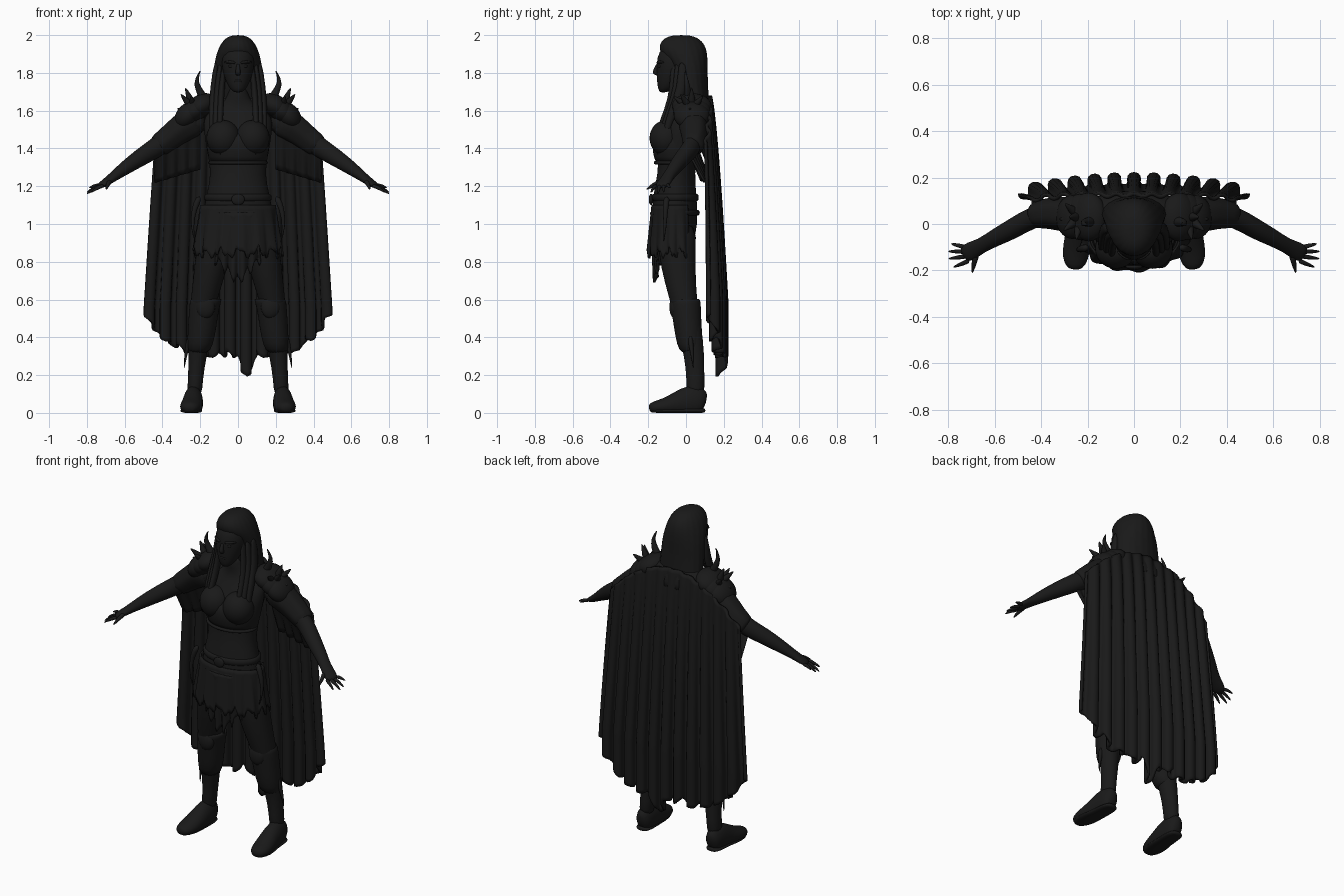
import bpy, bmesh, math, random
from mathutils import Vector, Matrix
random.seed(4)
black = bpy.data.materials.new("black")
black.diffuse_color = (0.01, 0.01, 0.01, 1)


def finish(name, bm, mirror=False, subsurf=0, thick=0):
    bmesh.ops.recalc_face_normals(bm, faces=bm.faces)
    me = bpy.data.meshes.new(name)
    bm.to_mesh(me)
    bm.free()
    for p in me.polygons:
        p.use_smooth = True
    ob = bpy.data.objects.new(name, me)
    bpy.context.collection.objects.link(ob)
    me.materials.append(black)
    if thick:
        m = ob.modifiers.new("thickness", 'SOLIDIFY')
        m.thickness, m.offset = thick, 0
    if subsurf:
        m = ob.modifiers.new("smooth", 'SUBSURF')
        m.levels = m.render_levels = subsurf
    if mirror:
        m = ob.modifiers.new("mirror", 'MIRROR')
        m.use_mirror_merge = False
    return ob


def loft(name, rings, mirror=False, flat=False, n=16, subsurf=1, wave=0, k=0):
    """Skin elliptical rings (x, y, z, half width, half height) along a path."""
    bm = bmesh.new()
    c = [Vector(r[:3]) for r in rings]
    total = (c[-1] - c[0]).normalized()
    up = Vector((0, 1, 0)) if flat or abs(total.z) > 0.8 else Vector((0, 0, 1))
    loops = []
    for i, r in enumerate(rings):
        t = c[min(i + 1, len(c) - 1)] - c[max(i - 1, 0)]
        if flat:
            t = Vector((0, 0, -1))
        side = t.cross(up).normalized()
        vert = side.cross(t).normalized()
        loop = []
        for j in range(n):
            a = 2 * math.pi * j / n
            f = 1 + wave * math.cos(k * a)
            p = c[i] + f * (side * r[3] * math.cos(a) + vert * r[4] * math.sin(a))
            p.z = max(p.z, 0)
            loop.append(bm.verts.new(p))
        loops.append(loop)
    for a, b in zip(loops, loops[1:]):
        for j in range(n):
            bm.faces.new((a[j], a[(j + 1) % n], b[(j + 1) % n], b[j]))
    bm.faces.new(loops[0])
    bm.faces.new(loops[-1])
    return finish(name, bm, mirror, subsurf)


def blob(name, pos, size, mirror=False, rot=0):
    bm = bmesh.new()
    mat = Matrix.Translation(pos) @ Matrix.Rotation(rot, 4, 'Y') @ Matrix.Diagonal((*size, 1))
    bmesh.ops.create_uvsphere(bm, u_segments=24, v_segments=16, radius=1, matrix=mat)
    return finish(name, bm, mirror)


def sheet(name, f, nu, nv, thick=0.012, mirror=False):
    bm = bmesh.new()
    g = [[bm.verts.new(f(i / nu, j / nv)) for i in range(nu + 1)] for j in range(nv + 1)]
    for j in range(nv):
        for i in range(nu):
            bm.faces.new((g[j][i], g[j][i + 1], g[j + 1][i + 1], g[j + 1][i]))
    return finish(name, bm, mirror, 0, thick)


def spike(name, pts, r, mirror=True):
    k = len(pts) - 1
    loft(name, [(*p, r * (1 - 0.93 * i / k), r * (1 - 0.93 * i / k)) for i, p in enumerate(pts)], mirror, n=8)


# Head and face
loft("head", [(0, -.122, 1.695, .018, .015), (0, -.105, 1.715, .045, .045), (0, -.078, 1.765, .07, .078),
              (0, -.066, 1.82, .086, .09), (0, -.06, 1.88, .09, .098), (0, -.05, 1.95, .07, .075)], flat=True)
loft("nose", [(0, -.15, 1.85, .009, .008), (0, -.16, 1.82, .012, .013), (0, -.163, 1.797, .018, .018),
              (0, -.15, 1.785, .01, .008)], flat=True, n=8)
loft("brow", [(.012, -.152, 1.852, .008, .008), (.04, -.146, 1.86, .009, .009), (.075, -.115, 1.855, .006, .006)], True, n=8)
blob("mouth", (0, -.143, 1.757), (.025, .012, .009))
blob("eye", (.035, -.138, 1.835), (.015, .01, .009), True)

# Long hair: cap, back mass, front locks
loft("hair", [(0, -.025, 2.0, .03, .045), (0, -.025, 1.985, .065, .09), (0, -.022, 1.95, .094, .122),
              (0, -.012, 1.9, .114, .125), (0, .02, 1.83, .128, .095), (0, .028, 1.75, .134, .086),
              (0, .055, 1.6, .142, .07), (0, .1, 1.45, .12, .04), (0, .13, 1.3, .05, .02)],
     flat=True, n=40, wave=.018, k=20)
for i in range(3):
    x = .088 + .022 * i
    loft(f"front_lock_{i}", [(x - .02, -.06 + .02 * i, 1.87, .012, .025), (x, -.055 + .02 * i, 1.72, .018, .03),
                             (x + .005, -.09 + .01 * i, 1.6, .018, .025), (x + .01, -.15 + .02 * i, 1.48, .015, .018),
                             (x + .005, -.15 + .02 * i, 1.36 + .03 * i, .004, .005)], True, n=10)

# Torso with breastplate, corset, belts
loft("torso", [(0, -.035, 1.74, .048, .05), (0, -.015, 1.66, .055, .055), (0, 0, 1.615, .12, .07),
               (0, -.005, 1.57, .19, .09), (0, -.03, 1.48, .18, .115), (0, -.04, 1.38, .165, .11),
               (0, -.052, 1.27, .14, .095), (0, -.06, 1.15, .17, .118), (0, -.06, 1.0, .2, .125),
               (0, -.05, .88, .15, .09)], flat=True, n=24)
blob("breast", (.078, -.105, 1.455), (.09, .088, .095), True)
loft("breastplate", [(0, -.05, 1.5, .165, .11), (0, -.06, 1.42, .172, .125), (0, -.055, 1.35, .155, .115),
                     (0, -.052, 1.315, .152, .108)], flat=True, n=24)
for z, rx, ry, h in ((1.325, .16, .115, .012), (1.14, .18, .126, .025), (1.06, .205, .132, .018)):
    loft("belt", [(0, -.057, z + h, rx - .01, ry - .01), (0, -.057, z + h * .6, rx, ry),
                  (0, -.057, z - h * .6, rx, ry), (0, -.057, z - h, rx - .01, ry - .01)], flat=True, n=24)
blob("buckle", (0, -.185, 1.13), (.035, .012, .03))
spike("belt_pouch_tie", [(.2, -.1, 1.15), (.235, -.11, 1.08), (.245, -.11, .98), (.225, -.12, .9)], .022)


# Ragged hip skirt and loincloth
def skirt(u, v):
    a = math.radians(-215 + 250 * u)
    w = 1 + .18 * v + .05 * v * math.cos(u * 60)
    ragged = .05 * abs(math.sin(u * 31)) + .035 * abs(math.sin(u * 77))
    return (.195 * w * math.cos(a), -.06 + .118 * w * math.sin(a), 1.1 - v * (.2 + ragged))


sheet("hip_skirt", skirt, 90, 10, .01)


def loincloth(u, v):
    s = 2 * u - 1
    drop = .40 - .12 * abs(s) - .06 * abs(math.sin(u * 16))
    return (s * (.1 + .02 * v), -.185 + .025 * v + .012 * math.cos(s * 14) * v + .02 * s * s, 1.06 - v * drop)


sheet("loincloth", loincloth, 40, 14, .01)

# Legs, boots and knee guards
loft("leg", [(.10, -.045, 1.02, .10, .11), (.13, -.05, .85, .095, .10), (.16, -.03, .7, .08, .085),
             (.185, -.01, .58, .068, .07), (.2, .02, .45, .06, .065), (.215, .045, .3, .05, .054),
             (.225, .05, .18, .038, .047), (.232, .05, .08, .044, .052)], True)
loft("boot_foot", [(.235, .105, .05, .025, .045), (.235, .08, .06, .047, .08), (.237, .02, .065, .053, .088),
                   (.24, -.05, .045, .057, .066), (.25, -.12, .033, .062, .042), (.255, -.175, .028, .048, .032),
                   (.257, -.197, .025, .022, .02)], True)
loft("boot_sole", [(.236, .105, .012, .03, .014), (.237, .07, .012, .052, .016), (.24, -.03, .012, .05, .016),
                   (.252, -.12, .012, .064, .016), (.257, -.195, .012, .028, .014)], True)
loft("boot_cuff", [(.165, -.01, .6, .07, .065), (.168, -.005, .61, .088, .085), (.18, .0, .55, .08, .08),
                   (.19, .01, .45, .077, .075), (.2, .02, .36, .07, .07), (.21, .03, .31, .052, .055)], True, flat=True)
blob("knee_guard", (.172, -.06, .56), (.05, .028, .06), True)
spike("boot_tatter", [(.25, .02, .42), (.275, .03, .33), (.285, .04, .23)], .02)

# Arms, sleeves and hands
loft("arm", [(.17, .03, 1.57, .07, .075), (.28, .04, 1.515, .065, .065), (.36, .045, 1.455, .053, .058),
             (.44, .03, 1.40, .046, .054), (.52, -.02, 1.35, .045, .047), (.6, -.06, 1.295, .038, .037),
             (.66, -.095, 1.25, .031, .026), (.70, -.115, 1.22, .042, .02), (.74, -.135, 1.195, .036, .014)], True)
loft("sleeve", [(.2, .03, 1.56, .08, .09), (.29, .042, 1.515, .077, .08), (.37, .048, 1.45, .066, .068),
                (.425, .038, 1.41, .058, .063), (.43, .036, 1.406, .045, .045)], True, wave=.03, k=6, n=24)
for i, tip in enumerate([(.79, -.085, 1.19), (.803, -.118, 1.165), (.803, -.15, 1.157), (.78, -.187, 1.165)]):
    b = (.725 - .006 * i, -.1 - .019 * i, 1.205)
    m = tuple((p + q) / 2 + d for p, q, d in zip(b, tip, (0, 0, .008)))
    loft(f"finger_{i}", [(*b, .012, .012), (*m, .0105, .0105), (*tip, .004, .004)], True, n=8)
loft("thumb", [(.675, -.12, 1.23, .015, .015), (.69, -.17, 1.21, .013, .013), (.698, -.213, 1.18, .004, .004)], True, n=8)


# Sleeve drape hanging from the upper arm
def drape(u, v):
    x = .2 + .24 * u
    return (x, .0 + .09 * v + .012 * math.cos(u * 26) * v, 1.57 - .17 * u - v * (.28 - .1 * u))


sheet("sleeve_drape", drape, 30, 8, .01, True)

# Layered shoulder armour with spikes and curved horns
for i in range(3):
    blob(f"shoulder_plate_{i}", (.195 + .035 * i, .03, 1.625 - .025 * i), (.085, .105 - .005 * i, .06), True, .55 + .15 * i)
for tip in ((.305, -.03, 1.69), (.28, .03, 1.725), (.3, .09, 1.68), (.325, .02, 1.61), (.25, -.07, 1.68)):
    root = Vector((.23, .03, 1.6))
    mid = root.lerp(Vector(tip), .6)
    spike("shoulder_spike", [root, mid, tip], .034)
spike("shoulder_horn", [(.165, .01, 1.63), (.195, .01, 1.69), (.22, .005, 1.735), (.218, 0, 1.775), (.197, -.005, 1.815)], .03)
loft("collar_mantle", [(0, .05, 1.69, .1, .06), (0, .045, 1.66, .17, .085), (0, .045, 1.6, .235, .1),
                       (0, .06, 1.54, .24, .09)], flat=True, n=32, wave=.02, k=16)

# Long folded cape with a torn hem
NU = 150
tears = [random.uniform(0, .05) * (i % 2) for i in range(40)]


def cape(u, v):
    s = 2 * u - 1
    top = 1.68 - .25 * s * s
    q = u * 38
    i = int(q)
    jag = tears[i] + (tears[i + 1] - tears[i]) * (q - i)
    hem = .29 + .23 * abs(s) ** 4 + jag - .13 * max(0, 1 - abs(s - .1) / .1)
    z = top + (hem - top) * v
    t = min(1, max(0, (1.7 - z) / 1.1))
    fold = (.006 + .02 * t) * math.cos(s * 36)
    y = .115 + .075 * t ** .55 - (.035 + .02 * t) * s * s + fold
    return (s * (.435 + .055 * min(1, max(0, (1.45 - z) / .9))) + .008 * t * math.sin(s * 72), y, z)


sheet("cape", cape, NU, 60, .016)
